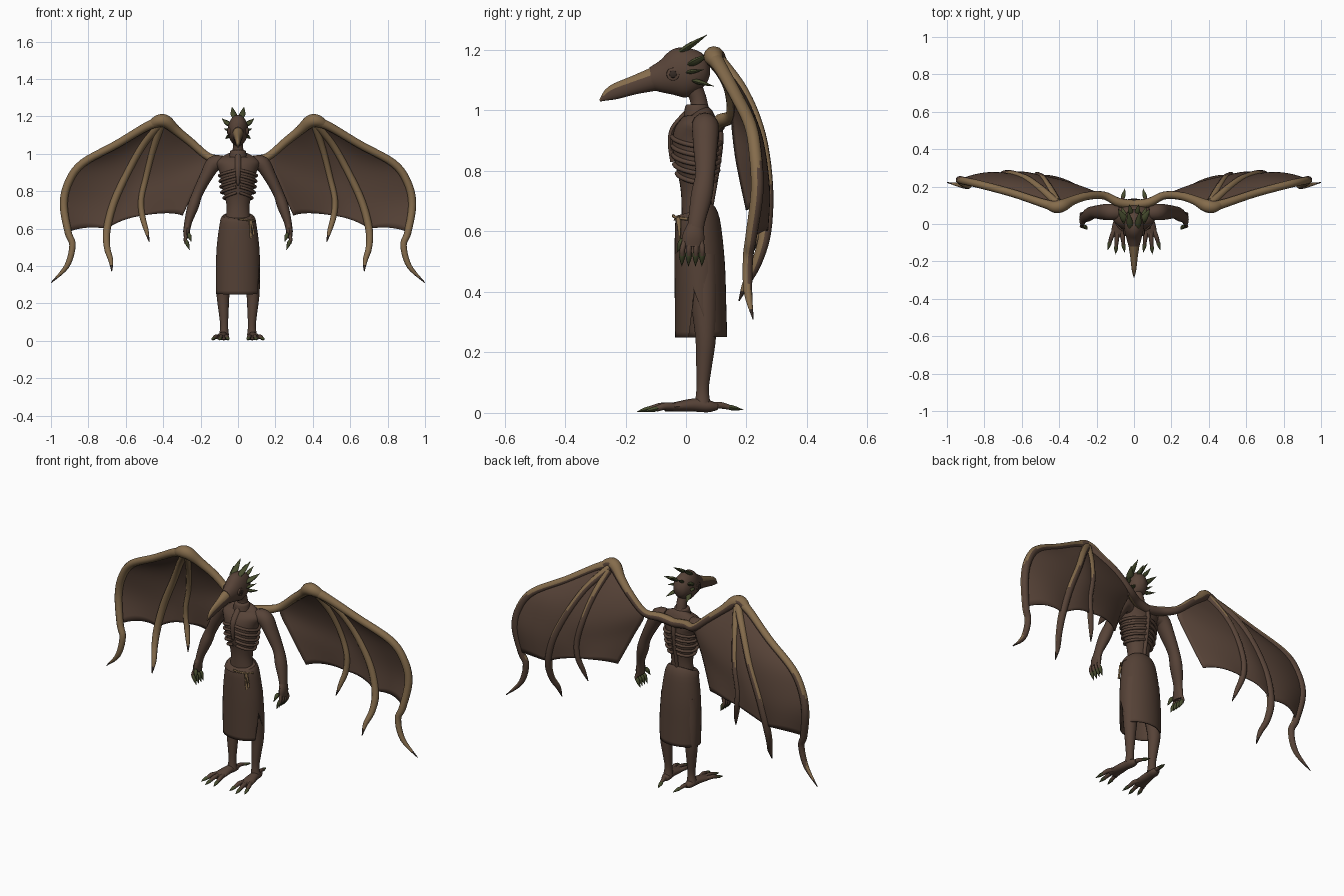
import bpy, bmesh, math
from mathutils import Vector


def material(name, r, g, b):
    m = bpy.data.materials.new(name)
    m.diffuse_color = (r, g, b, 1)
    return m


SKIN = material("brown hide", .095, .056, .039)
CLOTH = material("brown cloth", .088, .052, .036)
BONE = material("tan bone", .235, .15, .072)
HORN = material("olive horn", .062, .072, .027)
DARK = material("dark brown", .035, .023, .018)


def spline(P, n):
    """Catmull-Rom through tuples of any size."""
    out = []
    for i in range(len(P) - 1):
        a, b, c, d = P[max(i - 1, 0)], P[i], P[i + 1], P[min(i + 2, len(P) - 1)]
        for k in range(n):
            t = k / n
            out.append(tuple(.5 * (2*q + (r - p)*t + (2*p - 5*q + 4*r - s)*t*t + (3*q - p - 3*r + s)*t**3)
                             for p, q, r, s in zip(a, b, c, d)))
    return out + [tuple(P[-1])]


def finish(name, bm, mats, rule=None, mirror=False, angle=50):
    bmesh.ops.recalc_face_normals(bm, faces=bm.faces)
    bm.normal_update()
    if rule:
        for f in bm.faces:
            f.material_index = rule(f.calc_center_median(), f.normal)
    me = bpy.data.meshes.new(name)
    bm.to_mesh(me)
    bm.free()
    for m in mats:
        me.materials.append(m)
    me.shade_smooth()
    me.set_sharp_from_angle(angle=math.radians(angle))
    ob = bpy.data.objects.new(name, me)
    bpy.context.collection.objects.link(ob)
    if mirror:
        ob.modifiers.new("Mirror", 'MIRROR').use_mirror_merge = False
    return ob


def sweep(name, P, mats, ref=(0, 1, 0), n=12, sub=4, mirror=False, rule=None, caps=True, angle=50):
    """Sweep an ellipse along points (x, y, z, radius) or (x, y, z, side radius, ref radius)."""
    P = spline([p if len(p) == 5 else (*p, p[3]) for p in P], sub)
    C = [Vector(p[:3]) for p in P]
    bm = bmesh.new()
    rings = []
    for i, p in enumerate(P):
        T = (C[min(i + 1, len(C) - 1)] - C[max(i - 1, 0)]).normalized()
        side = T.cross(Vector(ref)).normalized()
        up = side.cross(T)
        rings.append([bm.verts.new(C[i] + side*max(p[3], .0008)*math.cos(u) + up*max(p[4], .0008)*math.sin(u))
                      for u in (2*math.pi*k/n for k in range(n))])
    for a, b in zip(rings, rings[1:]):
        for k in range(n):
            bm.faces.new((a[k], a[(k+1) % n], b[(k+1) % n], b[k]))
    if caps:
        bm.faces.new(rings[0])
        bm.faces.new(rings[-1])
    return finish(name, bm, mats, rule, mirror, angle)


def spike(name, a, b, r, flat=.6, ref=(0, 0, 1), mirror=True):
    """Leaf-shaped claw or horn from a to b."""
    a, b = Vector(a), Vector(b)
    pts = [(*a.lerp(b, t), r*k, r*k*flat) for t, k in ((0, .6), (.3, 1), (.65, .65), (1, .03))]
    return sweep(name, pts, [HORN], ref, 8, 3, mirror)


# Torso, neck and collar
sweep("torso", [(0, .035, .60, .075, .05), (0, .035, .70, .061, .05), (0, .035, .76, .068, .056),
                (0, .035, .82, .086, .07), (0, .032, .90, .098, .078), (0, .042, .95, .118, .068),
                (0, .045, .985, .085, .048), (0, .04, 1.0, .04, .03)], [SKIN], n=28)
sweep("neck", [(0, .045, .97, .036), (0, .042, 1.03, .028), (0, .028, 1.07, .029), (0, .01, 1.12, .035)], [SKIN])
sweep("collar", [(0, .036, .965, .05, .046), (0, .036, .99, .046, .043), (0, .036, 1.015, .041, .038),
                 (0, .036, 1.02, .03, .03)], [SKIN], n=20, angle=35)
sweep("sternum", [(0, .0, .99, .016, .01), (0, -.042, .94, .016, .01), (0, -.051, .89, .013, .009),
                  (0, -.044, .83, .006, .008)], [SKIN], n=8)

# Ribs wrapping front to back
for z, rx, ry in ((.785, .076, .064), (.815, .088, .073), (.845, .093, .077), (.875, .097, .079), (.905, .1, .08)):
    arc = [.12 + 2.9*k/8 for k in range(9)]
    sweep("rib", [(rx*math.sin(u), .034 - ry*math.cos(u), z - .022*math.sin(u) + .01*math.cos(u), .008)
                  for u in arc], [SKIN], (0, 0, 1), 8, 3, True)
sweep("spine", [(0, .08, .68, .01), (0, .1, .8, .011), (0, .112, .9, .012), (0, .105, .97, .012)], [SKIN], n=8)

# Head, beak, eyes and horns
sweep("head", [(0, -.115, 1.105, .03, .038), (0, -.07, 1.112, .042, .058), (0, -.02, 1.124, .053, .083),
               (0, .03, 1.13, .052, .072), (0, .065, 1.13, .036, .046), (0, .08, 1.13, .008, .01)],
      [SKIN], (0, 0, 1), 24)
sweep("beak", [(0, -.10, 1.105, .032, .04), (0, -.17, 1.084, .021, .031), (0, -.245, 1.058, .012, .024),
               (0, -.285, 1.032, .002, .003)], [SKIN, BONE], (0, 0, 1), 16,
      rule=lambda c, n: int(n.z > .12))
sweep("eye_ring", [(.04, -.043, 1.12, .022), (.053, -.043, 1.12, .021), (.055, -.043, 1.12, .016)],
      [SKIN], (0, 0, 1), 20, 1, True, angle=30)
sweep("eye", [(.05, -.043, 1.12, .014), (.057, -.043, 1.12, .012), (.06, -.043, 1.12, .005)],
      [DARK], (0, 0, 1), 16, 1, True)
for a, b, r in (((.018, -.025, 1.19), (.032, .07, 1.25), .017), ((.04, .01, 1.15), (.085, .08, 1.188), .019),
                ((.04, .02, 1.10), (.066, .092, 1.08), .014), ((.045, .0, 1.125), (.075, .06, 1.135), .012),
                ((.015, .05, 1.17), (.025, .105, 1.205), .013)):
    spike("head_horn", a, b, r)

# Arms, hands and finger claws
sweep("arm", [(.085, .06, .95, .04, .04), (.13, .064, .945, .042, .045), (.17, .064, .88, .034, .041),
              (.215, .063, .79, .028, .033), (.24, .052, .72, .03, .036), (.265, .036, .64, .021, .029),
              (.272, .03, .60, .018, .028)], [SKIN], mirror=True, n=14)
sweep("hand", [(.27, .032, .62, .018, .027), (.275, .025, .585, .018, .036), (.275, .022, .55, .014, .036)],
      [SKIN], mirror=True)
for y0, y1 in ((-.005, -.012), (.013, .01), (.032, .033), (.05, .054)):
    sweep("finger", [(.277, y0, .565, .009), (.282, y1, .54, .009), (.278, y1, .52, .007)], [SKIN], n=8, mirror=True)
    spike("finger_claw", (.28, y1, .54), (.258, y1 - .002, .485), .011, 1, (0, 1, 0))
spike("thumb_claw", (.265, -.01, .575), (.25, -.03, .53), .011, 1, (0, 1, 0))

# Legs, feet and toe claws
sweep("leg", [(.06, .055, .52, .05), (.072, .06, .38, .046), (.08, .065, .25, .035), (.077, .06, .16, .027),
              (.074, .055, .08, .021), (.075, .055, .03, .027)], [SKIN], mirror=True, n=14)
sweep("foot", [(.072, .105, .02, .012, .01), (.075, .075, .022, .024, .02), (.08, .03, .026, .026, .022),
               (.086, -.03, .021, .034, .016), (.09, -.07, .016, .03, .011)], [SKIN], (0, 0, 1), mirror=True)
for dx, y in ((-.028, -.02), (.004, -.03), (.032, -.008)):
    sweep("toe", [(.085 + dx*.6, -.03, .02, .012), (.088 + dx, -.065 + y*.5, .022, .012),
                  (.09 + dx*1.2, -.09 + y, .013, .009)], [SKIN], (0, 0, 1), 8, mirror=True)
    spike("toe_claw", (.09 + dx*1.15, -.08 + y, .016), (.092 + dx*1.5, -.132 + y, .004), .011, .8)
sweep("heel_toe", [(.073, .08, .024, .012), (.066, .115, .025, .011), (.06, .145, .018, .008)],
      [SKIN], (0, 0, 1), 8, mirror=True)
spike("heel_claw", (.062, .13, .021), (.048, .19, .01), .011, .8)

# Wrapped skirt with a slit on one side
skirt = sweep("skirt", [(0, .03, .665, .08, .06), (0, .038, .635, .096, .074), (0, .045, .5, .114, .083),
                        (0, .048, .36, .118, .085), (0, .05, .25, .117, .086)], [CLOTH], n=40, caps=False)
bm = bmesh.new()
tri = [(.028, .40), (.088, .24), (.008, .24)]
ends = [[bm.verts.new((x, y, z)) for y, z in tri] for x in (.05, .2)]
bmesh.ops.convex_hull(bm, input=bm.verts)
cutter = finish("slit_cutter", bm, [CLOTH])
cutter.hide_render = True
cutter.hide_viewport = True
skirt.modifiers.new("Solidify", 'SOLIDIFY').thickness = .006
cut = skirt.modifiers.new("Slit", 'BOOLEAN')
cut.operation = 'DIFFERENCE'
cut.object = cutter

# Waist cord and hanging tassels
sweep("waist_band", [(0, .034, .64, .097, .075), (0, .033, .655, .092, .071), (0, .03, .668, .083, .063)],
      [CLOTH], n=40, sub=2)
sweep("waist_cord", [(.1*math.sin(u), .036 - .078*math.cos(u), .652 - .012*math.sin(u), .005)
                     for u in (0, .3, .6, .9, 1.2)], [BONE], (0, 0, 1), 8)
for x, z in ((.066, .55), (.08, .565)):
    sweep("tassel", [(.068, -.025, .645, .009), (x, -.022, .60, .005), (x + .004, -.022, z, .007, .004)], [BONE], n=8)

# Wings: (x, y, z, radius) paths and the number of points the membrane is attached to
lead = [(.41, .09, 1.175, .03), (.49, .112, 1.145, .023), (.65, .165, 1.05, .021), (.83, .213, .95, .021),
        (.905, .23, .85, .021), (.932, .235, .73, .021), (.908, .215, .58, .019), (.885, .205, .51, .017),
        (.915, .205, .40, .014), (1.0, .222, .31, .002)]
middle = [(.41, .11, 1.165, .022), (.50, .19, 1.06, .019), (.58, .245, .92, .019), (.66, .268, .75, .02),
          (.70, .262, .60, .02), (.70, .235, .5, .017), (.68, .2, .43, .013), (.675, .175, .37, .002)]
short = [(.41, .12, 1.155, .02), (.455, .2, 1.02, .017), (.49, .25, .88, .016), (.517, .262, .76, .016),
         (.512, .26, .67, .016), (.49, .24, .59, .012), (.475, .22, .53, .002)]
inner = [(.41, .1, 1.17), (.33, .125, 1.12), (.25, .15, 1.055), (.16, .15, .98), (.22, .165, .84), (.297, .2, .67)]
upper = [(.0, .105, .95, .024), (.08, .115, .965, .024), (.16, .152, .985, .021), (.25, .15, 1.06, .022),
         (.33, .125, 1.125, .025), (.385, .098, 1.172, .034), (.425, .092, 1.176, .032), (.47, .108, 1.152, .02)]


def wing_bone(name, P, tip=True):
    low = P[-1][2] + .035 if tip else -1
    sweep(name, P, [SKIN, BONE, DARK], n=12, sub=5, mirror=True,
          rule=lambda c, n: 2 if c.z < low else int(n.z > .3 or n.y < -.15))


wing_bone("wing_arm", upper, False)
for name, P in (("wing_leading_finger", lead), ("wing_middle_finger", middle), ("wing_short_finger", short)):
    wing_bone(name, P)


def at(S, t):
    i = min(int(t*(len(S) - 1)), len(S) - 2)
    return Vector(S[i][:3]).lerp(Vector(S[i + 1][:3]), t*(len(S) - 1) - i)


def membrane(name, A, B, billow, scallop, m=24, k=12):
    """Skin stretched between two paths, bulging backwards with a scalloped hem."""
    A, B = spline(A, 6), spline(B, 6)
    bm = bmesh.new()
    grid = []
    for i in range(1, m + 1):
        row = []
        for j in range(k + 1):
            s = j/k
            h = 4*s*(1 - s)
            t = i/m*(1 - scallop*h)
            row.append(bm.verts.new(at(A, t).lerp(at(B, t), s) + Vector((0, billow*h*t, 0))))
        grid.append(row)
    for a, b in zip(grid, grid[1:]):
        for j in range(k):
            bm.faces.new((a[j], a[j + 1], b[j + 1], b[j]))
    ob = finish(name, bm, [SKIN], mirror=True)
    sol = ob.modifiers.new("Solidify", 'SOLIDIFY')
    sol.thickness = .005
    sol.offset = 0


membrane("outer_membrane", lead[:7], middle[:5], .025, .03)
membrane("middle_membrane", middle[:5], short[:5], .015, .04)
membrane("inner_membrane", short[:5], inner, .02, .03)
